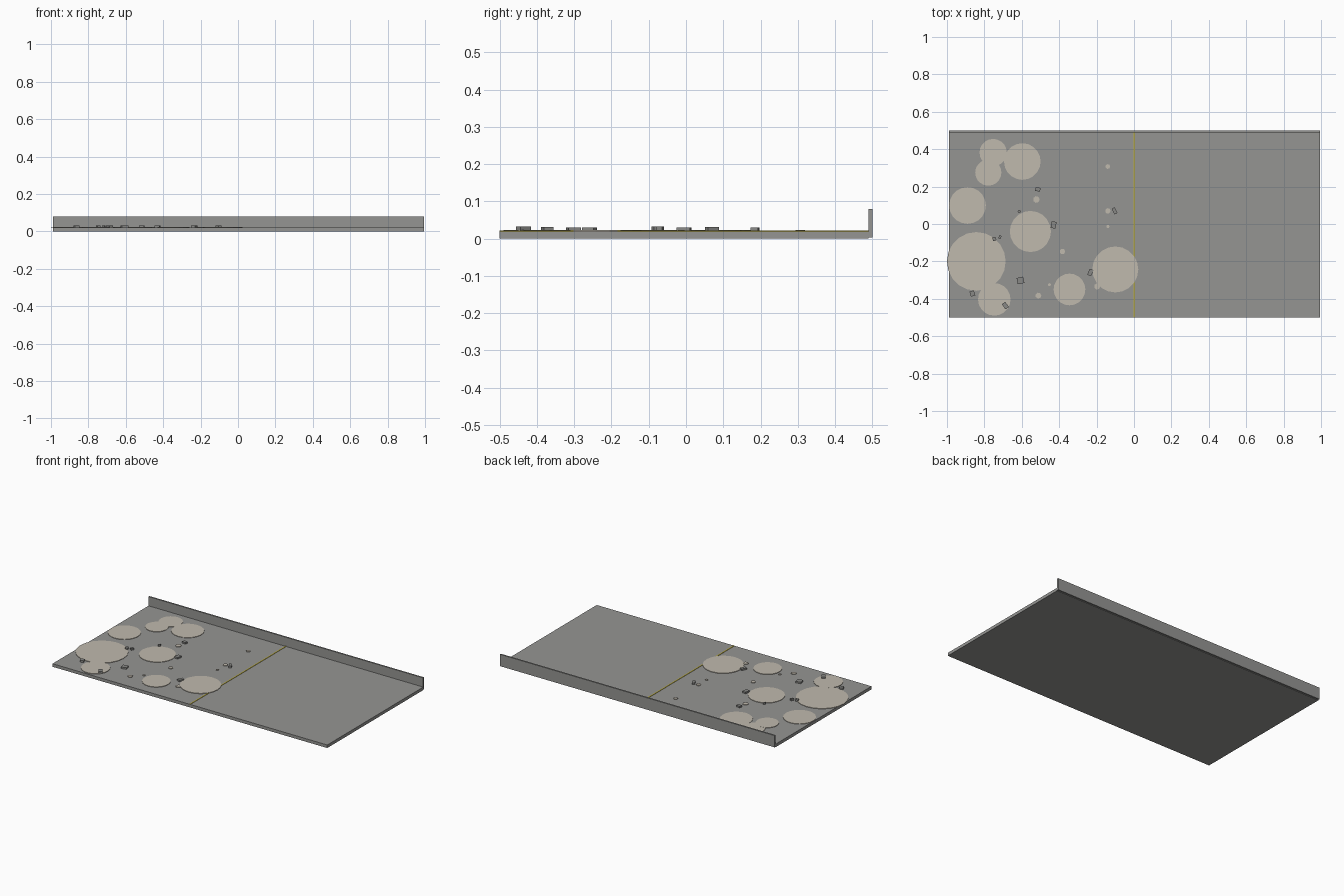
import bpy
import random
from math import radians, cos, sin, tau

random.seed(4)
cube = bpy.data.objects.get("Cube")
if cube:
    bpy.data.objects.remove(cube, do_unlink=True)


def material(name, rgb):
    m = bpy.data.materials.new(name)
    m.use_nodes = True
    m.diffuse_color = (*rgb, 1)
    m.node_tree.nodes["Principled BSDF"].inputs["Base Color"].default_value = (*rgb, 1)
    return m


concrete = material("concrete grey", (0.30, 0.30, 0.29))
stone = material("rubble grey", (0.25, 0.25, 0.24))
sand = material("pale dust", (0.53, 0.49, 0.42))
yellow = material("dull yellow", (0.50, 0.42, 0.06))


def prism(name, outline, z0, z1, mat):
    """Extrude a flat outline between two heights."""
    n = len(outline)
    verts = [(x, y, z) for z in (z0, z1) for x, y in outline]
    faces = [list(range(n))[::-1], list(range(n, 2 * n))]
    faces += [(i, (i + 1) % n, n + (i + 1) % n, n + i) for i in range(n)]
    mesh = bpy.data.meshes.new(name)
    mesh.from_pydata(verts, [], faces)
    mesh.materials.append(mat)
    obj = bpy.data.objects.new(name, mesh)
    bpy.context.collection.objects.link(obj)
    return obj


def rect(x0, x1, y0, y1):
    return [(x0, y0), (x1, y0), (x1, y1), (x0, y1)]


def disc(x, y, r, n):
    return [(x + r * cos(tau * i / n), y + r * sin(tau * i / n)) for i in range(n)]


def turned_rect(x, y, w, d, angle):
    c, s = cos(radians(angle)), sin(radians(angle))
    return [(x + u * c - v * s, y + u * s + v * c)
            for u, v in rect(-w / 2, w / 2, -d / 2, d / 2)]


# Floor slab, rear kerb and centre line
FLOOR = 0.02
prism("floor_slab", rect(-0.99, 0.995, -0.5, 0.49), 0, FLOOR, concrete)
prism("rear_kerb", rect(-0.99, 0.995, 0.49, 0.5), 0.003, 0.08, concrete)
prism("centre_line", rect(-0.002, 0.006, -0.5, 0.49), FLOOR, FLOOR + 0.002, yellow)

# Dust patches: x, y, radius
patches = [(-0.753, 0.382, 0.073), (-0.597, 0.334, 0.098), (-0.779, 0.275, 0.07),
           (-0.89, 0.099, 0.098), (-0.554, -0.04, 0.11), (-0.843, -0.2, 0.157),
           (-0.747, -0.403, 0.087), (-0.345, -0.35, 0.085), (-0.1, -0.243, 0.123)]
for i, (x, y, r) in enumerate(patches):
    prism(f"dust_patch_{i + 1}", disc(x, y, r, 20), FLOOR, FLOOR + 0.0025 + i * 0.0001, sand)

# Small pale chips: x, y, radius
chips = [(-0.14, 0.307, 0.013), (-0.14, 0.07, 0.015), (-0.14, -0.013, 0.009),
         (-0.522, 0.131, 0.018), (-0.383, -0.147, 0.015), (-0.452, -0.324, 0.008),
         (-0.511, -0.383, 0.016), (-0.197, -0.334, 0.017)]
for i, (x, y, r) in enumerate(chips):
    prism(f"pale_chip_{i + 1}", disc(x, y, r, 7), FLOOR, FLOOR + 0.004, sand)

# Rubble blocks: x, y, width, depth, turn
rubble = [(-0.514, 0.185, 0.026, 0.02, -10), (-0.43, -0.005, 0.026, 0.036, -10),
          (-0.104, 0.07, 0.018, 0.034, 28), (-0.233, -0.259, 0.022, 0.035, -25),
          (-0.607, -0.302, 0.036, 0.034, 12), (-0.864, -0.372, 0.024, 0.028, 18),
          (-0.688, -0.436, 0.022, 0.034, 35), (-0.747, -0.08, 0.017, 0.02, 20),
          (-0.717, -0.07, 0.012, 0.018, -25), (-0.614, 0.067, 0.014, 0.014, 30)]
for i, (x, y, w, d, a) in enumerate(rubble):
    top = FLOOR + random.uniform(0.01, 0.013)
    prism(f"rubble_block_{i + 1}", turned_rect(x, y, w, d, a), FLOOR, top, stone)
